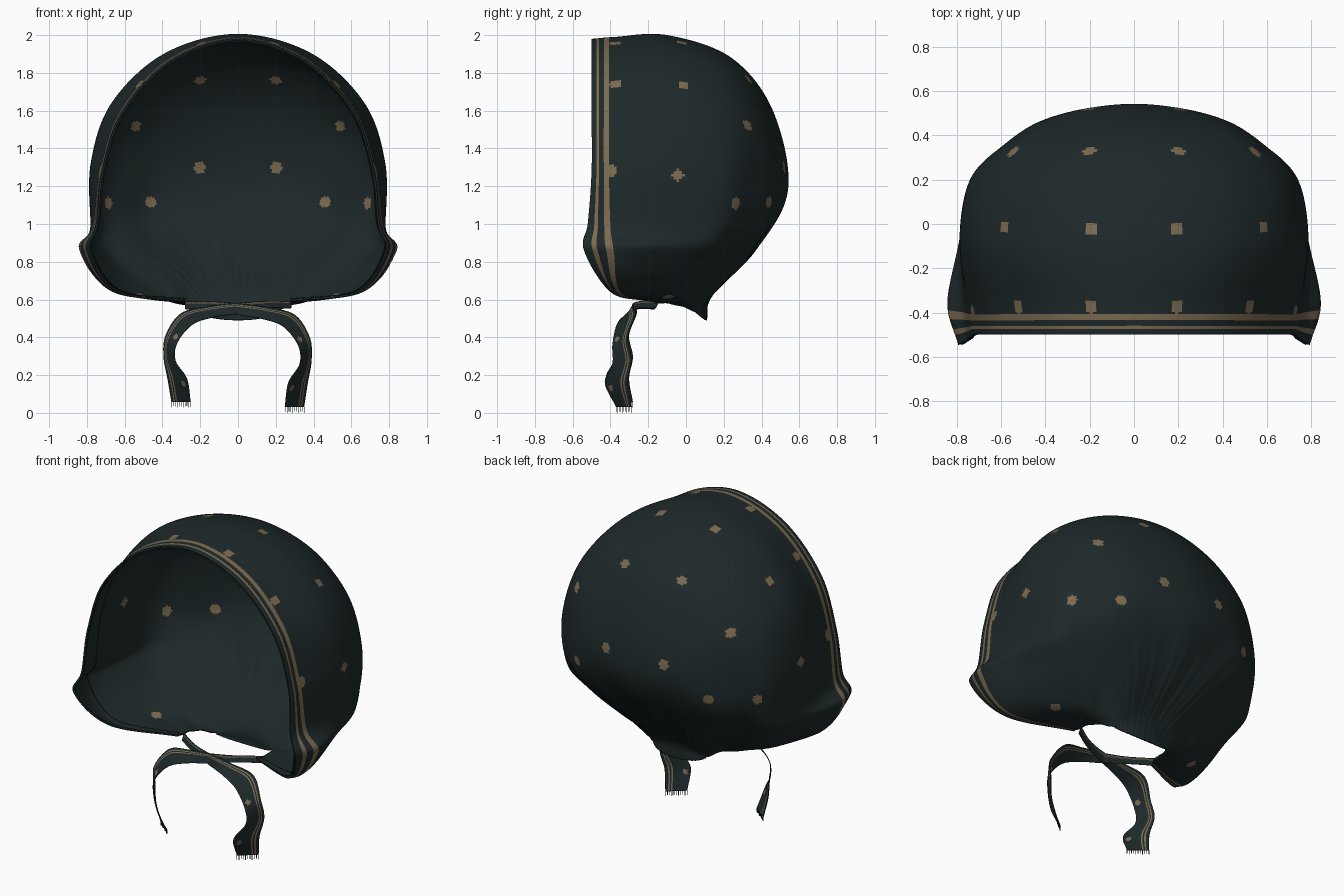
import bpy, bmesh, math
from mathutils import Vector

cube = bpy.data.objects.get("Cube")
if cube:
    bpy.data.objects.remove(cube)


def material(name, colour):
    mat = bpy.data.materials.new(name)
    mat.use_nodes = True
    mat.diffuse_color = (*colour, 1)
    shader = mat.node_tree.nodes["Principled BSDF"]
    shader.inputs["Base Color"].default_value = (*colour, 1)
    shader.inputs["Roughness"].default_value = 0.9
    return mat


CLOTH = material("dark teal cloth", (0.013, 0.022, 0.023))
GOLD = material("dull gold print", (0.2, 0.145, 0.08))


def spline(points, steps):
    """Smooth curve through the points, with the given steps per span."""
    ext = [2 * points[0] - points[1], *points, 2 * points[-1] - points[-2]]
    result = []
    for a, b, c, d in zip(ext, ext[1:], ext[2:], ext[3:]):
        for i in range(steps):
            t = i / steps
            result.append(b + (c - a) * (t / 2)
                          + (2 * a - 5 * b + 4 * c - d) * (t * t / 2)
                          + (3 * b - a - 3 * c + d) * (t ** 3 / 2))
    return result + [points[-1]]


def sheet(name, rows, thickness, striped=lambda j, i: False, dots=(), dot_radius=0):
    """Cloth sheet from rows of points, with printed stripes and dots."""
    bm = bmesh.new()
    grid = [[bm.verts.new(p) for p in row] for row in rows]
    faces = []
    for j in range(len(grid) - 1):
        for i in range(len(grid[j]) - 1):
            face = bm.faces.new((grid[j][i], grid[j + 1][i],
                                 grid[j + 1][i + 1], grid[j][i + 1]))
            face.material_index = int(striped(j, i))
            faces.append((face, face.calc_center_median()))
    for dot in dots:
        centre = min((c for _, c in faces), key=lambda c: (c - dot).length_squared)
        for face, c in faces:
            if (c - centre).length < dot_radius:
                face.material_index = 1
    mesh = bpy.data.meshes.new(name)
    bm.to_mesh(mesh)
    bm.free()
    mesh.materials.append(CLOTH)
    mesh.materials.append(GOLD)
    for poly in mesh.polygons:
        poly.use_smooth = True
    obj = bpy.data.objects.new(name, mesh)
    bpy.context.collection.objects.link(obj)
    shell = obj.modifiers.new("thickness", "SOLIDIFY")
    shell.thickness = thickness
    shell.offset = -1


def vec(values):
    return Vector(values) / 100


# Hood: half arches from the hem at the side up to the centre line, in hundredths
rim = [(28, -21, 59), (64, -40, 64), (79, -54, 86), (75, -52, 100),
       (72, -50, 128), (61, -50, 160), (35, -50, 187), (0, -50, 198)]
border_edge = [(28, -19, 59), (66, -33, 64), (84, -35, 86), (77, -37, 99),
               (73, -38, 129), (62, -38, 161), (36, -38, 188), (0, -38, 199)]
middle = [(28, -15, 58), (56, -10, 63), (77, -8, 85), (78, -8, 100),
          (78, -8, 132), (67, -8, 164), (39, -9, 190), (0, -10, 200)]
crown = [(28, -10, 58), (45, 0, 62), (70, 13, 85), (74, 18, 104),
         (73, 20, 130), (62, 21, 158), (36, 23, 180), (0, 24, 188)]
crown_back = [(27, -6, 57), (38, 4, 61), (55, 22, 86), (61, 32, 104),
              (58, 36, 126), (46, 41, 145), (25, 44, 156), (0, 46, 160)]
head_back = [(25, -1, 56), (31, 5, 60), (43, 22, 80), (48, 37, 96),
             (42, 45, 108), (29, 50, 116), (14, 53, 118), (0, 54, 118)]
nape = [(22, 3, 54), (26, 8, 59), (30, 18, 71), (31, 27, 79),
        (25, 33, 83), (17, 35, 85), (8, 36, 86), (0, 37, 86)]
# Gathered neck and the hem below it
turns = [i * math.pi / 14 for i in range(8)]
neck = [(20 * math.cos(a), 6 + 8 * math.sin(a), 53 + 9 * math.sin(a)) for a in turns]
hem = [(19 * math.cos(a), 5 + 6 * math.sin(a), 53 - 4 * math.sin(a)) for a in turns]

ALONG, DEEP = 24, 20
full = []
for arch in (rim, border_edge, middle, crown, crown_back, head_back, nape, neck, hem):
    half = [vec(p) for p in arch]
    other = [Vector((-p.x, p.y, p.z)) for p in reversed(half[:-1])]
    full.append(spline(half + other, ALONG))
columns = [spline(list(column), DEEP) for column in zip(*full)]
hood_rows = [list(row) for row in zip(*columns)]

# Soft gathers fanning up from the neck
for j, row in enumerate(hood_rows):
    for i, p in enumerate(row):
        fade = max(0, min(1, (1.05 - p.z) / 0.3)) * min(1, j / 60)
        wave = 1 + 0.008 * fade * math.sin(i * 0.33) * math.sin(i * 0.08 + 1)
        p.x *= wave
        p.y *= wave

# Printed dots, mirrored left and right
half_dots = [(20, -38, 197), (53, -38, 174), (20, -2, 198), (60, -1, 175),
             (74, -40, 128), (79, -5, 126), (20, 35, 178), (54, 33, 152),
             (20, 50, 130), (45, 40, 112), (68, 25, 111), (50, -10, 65)]
hood_dots = [vec((side * x, y, z)) for x, y, z in half_dots for side in (1, -1)]


def border(j, i):
    v = (j + 0.5) / DEEP
    return 0.25 < v < 0.4 or 0.65 < v < 0.85


sheet("hood", hood_rows, 0.01, border, hood_dots, 0.031)

# Plain facing that backs the printed border inside the rim
facing = [[p.lerp(Vector((0, p.y, 1.2)), 0.02) for p in row]
          for row in hood_rows[:DEEP + 1]]
sheet("rim_facing", facing, 0.003)

# Tie: ribbon centre points, each with the half width across, in hundredths
ribbon = [((-28, -16, 57), (0, 1, 2)), ((-14, -25, 57), (0, 1, 2)),
          ((0, -29, 55), (0, 1, 3)), ((14, -31, 53), (1, 3, 3)),
          ((27, -32, 49), (3, 5, 3)), ((35, -35, 38), (3, 4, 2)),
          ((36, -34, 27), (3, 5, 1)), ((32, -37, 16), (5, 6, 0)),
          ((30, -33, 3), (5, 4, 0))]
ACROSS, STEPS = 16, 20


def tie(name, side, lift):
    """Ribbon that starts at one side, crosses over and hangs on the other."""
    def place(p):
        drop = (0.6 - p.z) / 0.6
        return Vector((side * p.x, p.y + 0.3 * lift, p.z + lift * drop))
    inner = spline([place(vec(c) - vec(w)) for c, w in ribbon], STEPS)
    outer = spline([place(vec(c) + vec(w)) for c, w in ribbon], STEPS)
    rows = [[a.lerp(b, i / ACROSS) for i in range(ACROSS + 1)]
            for a, b in zip(inner, outer)]
    dots = [rows[round(k * STEPS)][4] for k in (4.8, 7.2)]
    sheet(name, rows, 0.005, lambda j, i: i in (11, 13), dots, 0.016)
    # Fringe threads along the cut end
    bm = bmesh.new()
    for k in range(11):
        root = inner[-1].lerp(outer[-1], k / 10)
        length = 0.026 + 0.004 * math.sin(k * 2)
        result = bmesh.ops.create_cube(bm, size=1)
        for v in result["verts"]:
            v.co = root + Vector((v.co.x * 0.003, v.co.y * 0.003,
                                  (v.co.z - 0.5) * length))
    mesh = bpy.data.meshes.new(name + "_fringe")
    bm.to_mesh(mesh)
    bm.free()
    mesh.materials.append(CLOTH)
    bpy.context.collection.objects.link(bpy.data.objects.new(name + "_fringe", mesh))


tie("left_tie", 1, 0.0)
tie("right_tie", -1, 0.03)
